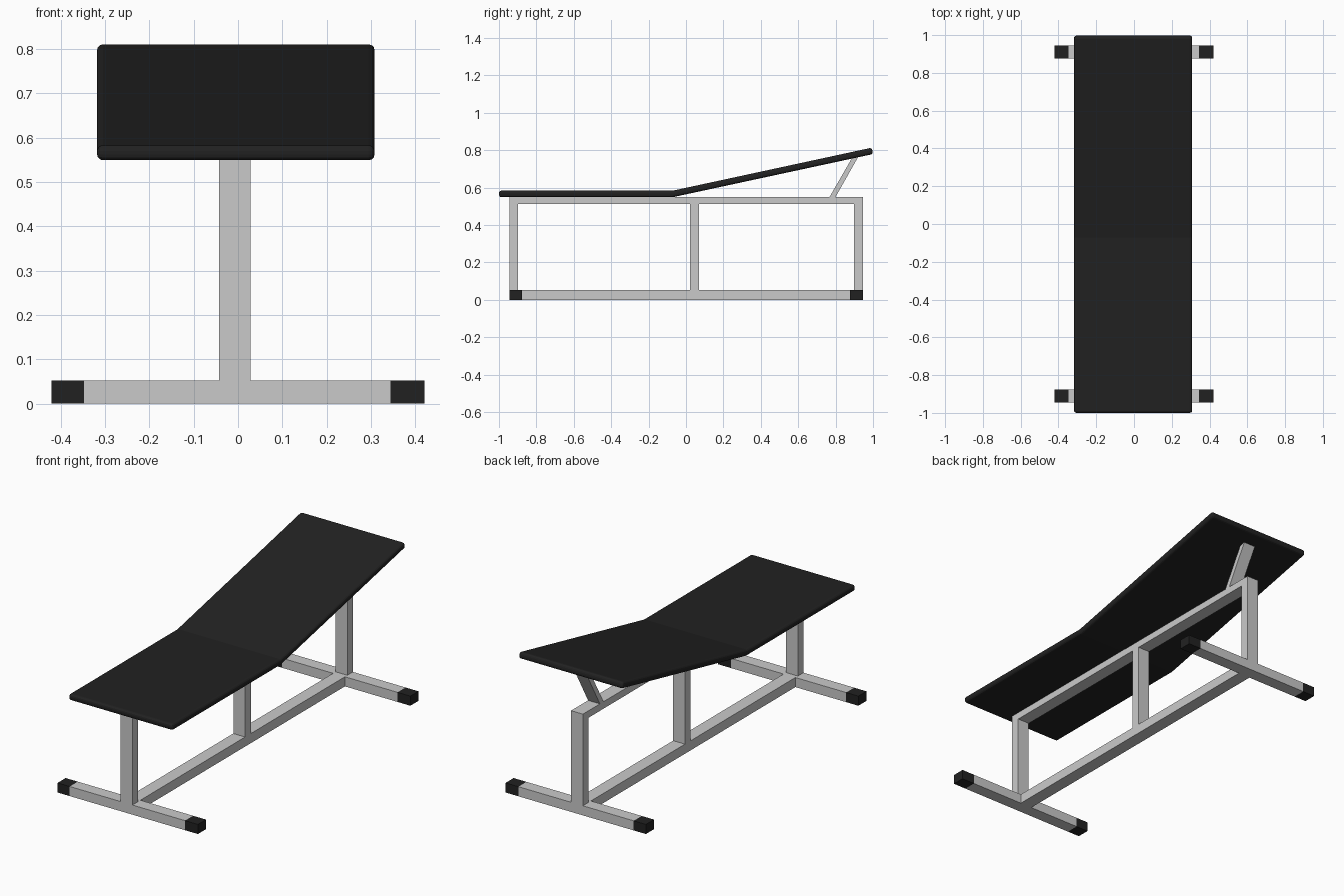
import bpy, bmesh
from mathutils import Vector

if "Cube" in bpy.data.objects:
    bpy.data.objects.remove(bpy.data.objects["Cube"])


def material(name, rgb):
    m = bpy.data.materials.new(name)
    m.diffuse_color = (*rgb, 1)
    m.use_nodes = True
    m.node_tree.nodes["Principled BSDF"].inputs["Base Color"].default_value = m.diffuse_color
    return m


GREY = material("light grey steel", (0.59, 0.59, 0.59))
BLACK = material("black vinyl", (0.0155, 0.0155, 0.0155))


def prism(name, profile, x0, x1, mat):
    """Extrude a (y, z) profile from x0 to x1."""
    bm = bmesh.new()
    face = bm.faces.new([bm.verts.new((x0, y, z)) for y, z in profile])
    ext = bmesh.ops.extrude_face_region(bm, geom=[face])
    verts = [v for v in ext["geom"] if isinstance(v, bmesh.types.BMVert)]
    bmesh.ops.translate(bm, verts=verts, vec=Vector((x1 - x0, 0, 0)))
    bmesh.ops.recalc_face_normals(bm, faces=bm.faces)
    me = bpy.data.meshes.new(name)
    bm.to_mesh(me)
    bm.free()
    ob = bpy.data.objects.new(name, me)
    bpy.context.collection.objects.link(ob)
    me.materials.append(mat)
    return ob


def box(name, x0, x1, y0, y1, z0, z1, mat):
    return prism(name, [(y0, z0), (y1, z0), (y1, z1), (y0, z1)], x0, x1, mat)


XL, XR = -0.043, 0.028      # width of the central frame tubes
FOOT_H, TOP = 0.052, 0.549  # foot height and frame top
END = 0.945                 # outer end of the frame

# Crosswise feet with black end caps, and end posts
for label, s in (("front", -1), ("rear", 1)):
    y0, y1 = sorted((s * END, s * 0.876))
    box(label + "_foot", -0.348, 0.344, y0, y1, 0, FOOT_H, GREY)
    box(label + "_left_cap", -0.421, -0.348, y0, y1, 0, FOOT_H, BLACK)
    box(label + "_right_cap", 0.344, 0.421, y0, y1, 0, FOOT_H, BLACK)
    p0, p1 = sorted((s * END, s * 0.897))
    box(label + "_post", XL, XR, p0, p1, FOOT_H, TOP, GREY)

# Long beams and middle post
box("base_beam", XL, XR, -0.876, 0.876, 0, FOOT_H, GREY)
box("top_beam", XL, XR, -0.897, 0.897, 0.511, TOP, GREY)
box("middle_post", XL, XR, 0.021, 0.07, FOOT_H, 0.511, GREY)

# Slanted brace holding the raised pad section
prism("backrest_brace", [(0.765, 0.545), (0.797, 0.545), (0.923, 0.768), (0.89, 0.762)],
      XL, XR, GREY)

# Bent pad: flat half, raised half, rounded rim
pad = prism("pad", [(-1, 0.549), (-0.068, 0.549), (1.0, 0.779), (0.993, 0.813),
                    (-0.072, 0.583), (-1, 0.583)], -0.318, 0.308, BLACK)
bev = pad.modifiers.new("rounded_rim", "BEVEL")
bev.width = 0.013
bev.segments = 3
bev.limit_method = 'ANGLE'
bev.angle_limit = 0.7
